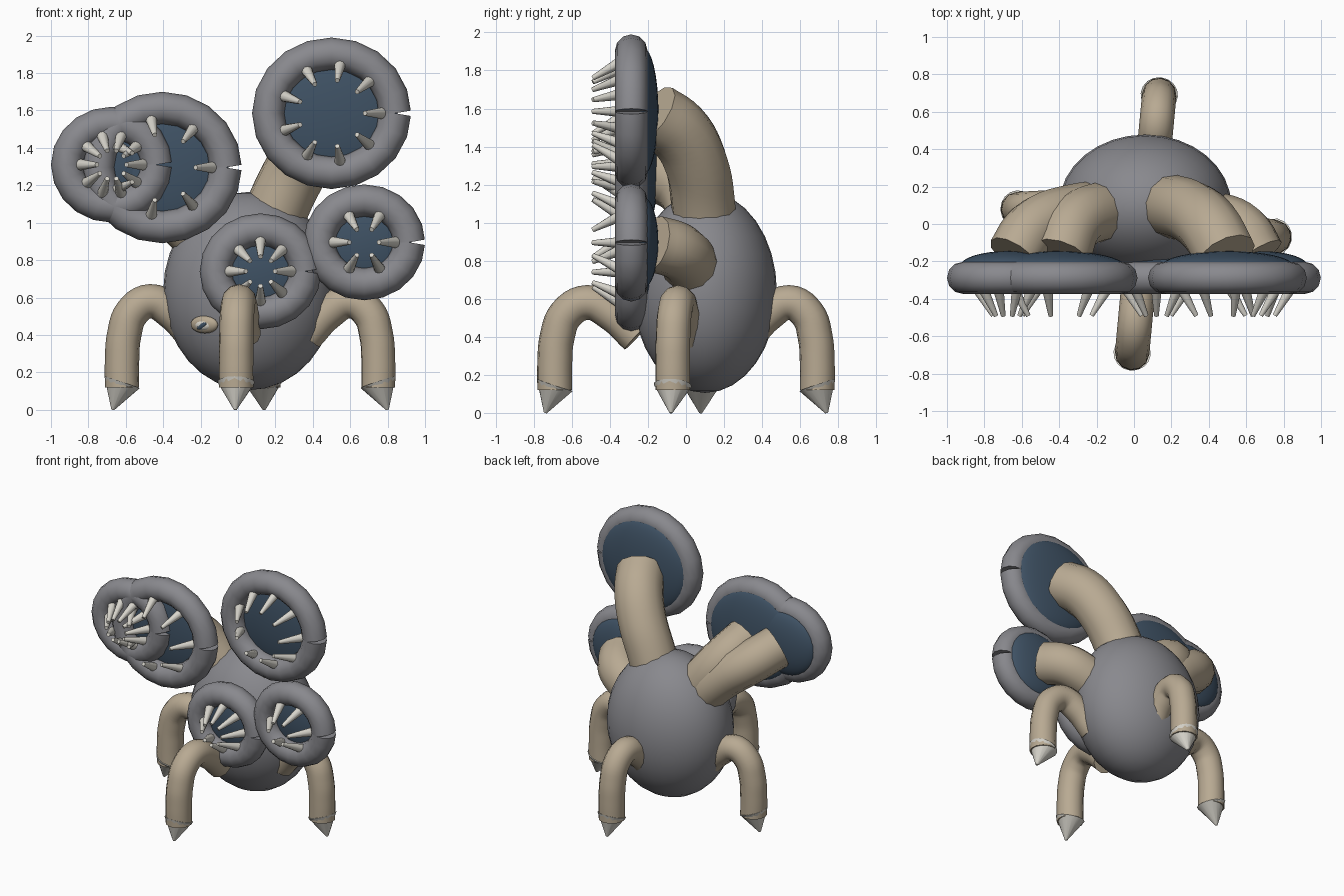
import bpy, math
from mathutils import Vector

if "Cube" in bpy.data.objects:
    bpy.data.objects.remove(bpy.data.objects["Cube"])


def material(name, rgb):
    m = bpy.data.materials.new(name)
    m.diffuse_color = (*rgb, 1)
    m.use_nodes = True
    m.node_tree.nodes["Principled BSDF"].inputs["Base Color"].default_value = m.diffuse_color
    return m


GRAY = material("gray_skin", (0.25, 0.25, 0.27))
TAN = material("tan_limb", (0.48, 0.40, 0.29))
DARK = material("dark_blue", (0.05, 0.085, 0.13))
IVORY = material("ivory", (0.68, 0.66, 0.60))


def finish(ob, name, mat, angle=40):
    ob.name = name
    ob.data.materials.clear()
    ob.data.materials.append(mat)
    bpy.ops.object.select_all(action='DESELECT')
    bpy.context.view_layer.objects.active = ob
    ob.select_set(True)
    bpy.ops.object.shade_smooth_by_angle(angle=math.radians(angle))
    return ob


def ellipsoid(name, loc, scale, mat, rot=(0, 0, 0), seg=32, rings=16):
    bpy.ops.mesh.primitive_uv_sphere_add(segments=seg, ring_count=rings, radius=1,
                                         location=loc, rotation=rot)
    ob = bpy.context.object
    ob.scale = scale
    return finish(ob, name, mat, 60)


def tube(name, pts, radius, mat, smooth_path=True):
    cu = bpy.data.curves.new(name, 'CURVE')
    cu.dimensions = '3D'
    cu.bevel_depth = radius
    cu.bevel_resolution = 4
    cu.resolution_u = 5
    cu.use_fill_caps = True
    if smooth_path:
        sp = cu.splines.new('BEZIER')
        sp.bezier_points.add(len(pts) - 1)
        for b, p in zip(sp.bezier_points, pts):
            b.co = p
            b.handle_left_type = b.handle_right_type = 'AUTO'
    else:
        sp = cu.splines.new('POLY')
        sp.points.add(len(pts) - 1)
        for b, p in zip(sp.points, pts):
            b.co = (*p, 1)
    ob = bpy.data.objects.new(name, cu)
    bpy.context.collection.objects.link(ob)
    bpy.ops.object.select_all(action='DESELECT')
    bpy.context.view_layer.objects.active = ob
    ob.select_set(True)
    bpy.ops.object.convert(target='MESH')
    return finish(bpy.context.object, name, mat, 45)


def cone(name, base, tip, r1, r2, mat, verts=12):
    base, tip = Vector(base), Vector(tip)
    d = tip - base
    bpy.ops.mesh.primitive_cone_add(vertices=verts, radius1=r1, radius2=r2, depth=d.length,
                                    location=(base + tip) / 2,
                                    rotation=d.to_track_quat('Z', 'Y').to_euler())
    return finish(bpy.context.object, name, mat, 50)


# Egg-shaped body
ellipsoid("body", (0.06, 0.10, 0.635), (0.46, 0.378, 0.53), GRAY)

# Mouth heads: x, z, outer radius, tooth count
HEADS = {
    "top_right": (0.50, 1.585, 0.425, 9),
    "top_left": (-0.405, 1.295, 0.425, 7),
    "far_left": (-0.675, 1.31, 0.325, 10),
    "center": (0.12, 0.74, 0.325, 8),
    "right": (0.675, 0.895, 0.325, 6),
}
MINOR, RING_Y = 0.086, -0.288
for name, (hx, hz, r, count) in HEADS.items():
    rx = r - MINOR
    rz = r * 0.953 - MINOR
    # Lip ring with a split on its right side
    n = 20
    pts = [(hx + rx * math.cos(2 * math.pi * i / n), RING_Y,
            hz + rz * math.sin(2 * math.pi * i / n)) for i in range(n + 1)]
    tube("lip_" + name, pts, MINOR, GRAY, False)
    # Dark throat disc behind the lip
    ellipsoid("throat_" + name, (hx, -0.225, hz), (rx + 0.015, 0.08, rz + 0.015), DARK)
    # Teeth leaning inward around the lip
    hole = rx - MINOR
    for i in range(count):
        a = 2 * math.pi * i / count
        c, s = math.cos(a), math.sin(a)
        ro, ri = hole + 0.03, hole - 0.075
        cone("tooth_" + name, (hx + ro * c, -0.31, hz + ro * s),
             (hx + ri * c, -0.49, hz + ri * s), 0.034, 0.013, IVORY, 10)

# Necks from body to heads
NECKS = {
    "top_right": (0.17, [(0.15, 0.10, 0.90), (0.22, 0.09, 1.10), (0.33, 0.05, 1.32),
                         (0.42, -0.04, 1.48), (0.49, -0.17, 1.57)]),
    "top_left": (0.16, [(-0.05, 0.06, 0.80), (-0.20, 0.06, 1.02), (-0.33, -0.01, 1.19),
                        (-0.39, -0.17, 1.28)]),
    "far_left": (0.15, [(-0.08, 0.08, 0.80), (-0.34, 0.06, 1.06), (-0.54, -0.02, 1.21),
                        (-0.64, -0.17, 1.29)]),
    "center": (0.15, [(0.08, 0.0, 0.68), (0.10, -0.10, 0.71), (0.12, -0.18, 0.74)]),
    "right": (0.15, [(0.22, 0.04, 0.68), (0.44, 0.02, 0.78), (0.58, -0.04, 0.85),
                     (0.66, -0.17, 0.89)]),
}
for name, (r, pts) in NECKS.items():
    tube("neck_" + name, pts, r, TAN)

# Arched legs with pointed claws: root and foot in plan
LEGS = {
    "left": ((-0.24, 0.10), (-0.62, 0.08)),
    "right": ((0.37, 0.00), (0.75, -0.07)),
    "front": ((0.03, -0.26), (-0.01, -0.69)),
    "back": ((0.10, 0.32), (0.135, 0.69)),
}
ARCH = [(0, 0.40), (0.3, 0.52), (0.6, 0.58), (0.86, 0.52), (0.97, 0.40), (1, 0.26), (1, 0.12)]
for name, (root, foot) in LEGS.items():
    a, b = Vector(root), Vector(foot)
    tube("leg_" + name, [(*a.lerp(b, s), z) for s, z in ARCH], 0.092, TAN)
    out = (b - a).normalized()
    cone("claw_" + name, (*b, 0.147), (*(b + out * 0.05), 0.0), 0.1, 0.008, IVORY, 16)

# Small eye low on the body front
normal = Vector((-1.14, -2.1, -0.62)).normalized()
rot = normal.to_track_quat('Z', 'Y').to_euler()
at = Vector((-0.18, -0.197, 0.455))
ellipsoid("eyelid", at, (0.082, 0.048, 0.03), TAN, rot, 20, 10)
ellipsoid("eyeball", at + normal * 0.012, (0.05, 0.03, 0.024), IVORY, rot, 20, 10)
slit = (normal.to_track_quat('Z', 'Y').to_matrix().to_4x4())
pupil = ellipsoid("pupil", at + normal * 0.03, (0.034, 0.013, 0.009), DARK, rot, 16, 8)
pupil.rotation_euler.rotate_axis('Z', math.radians(30))
